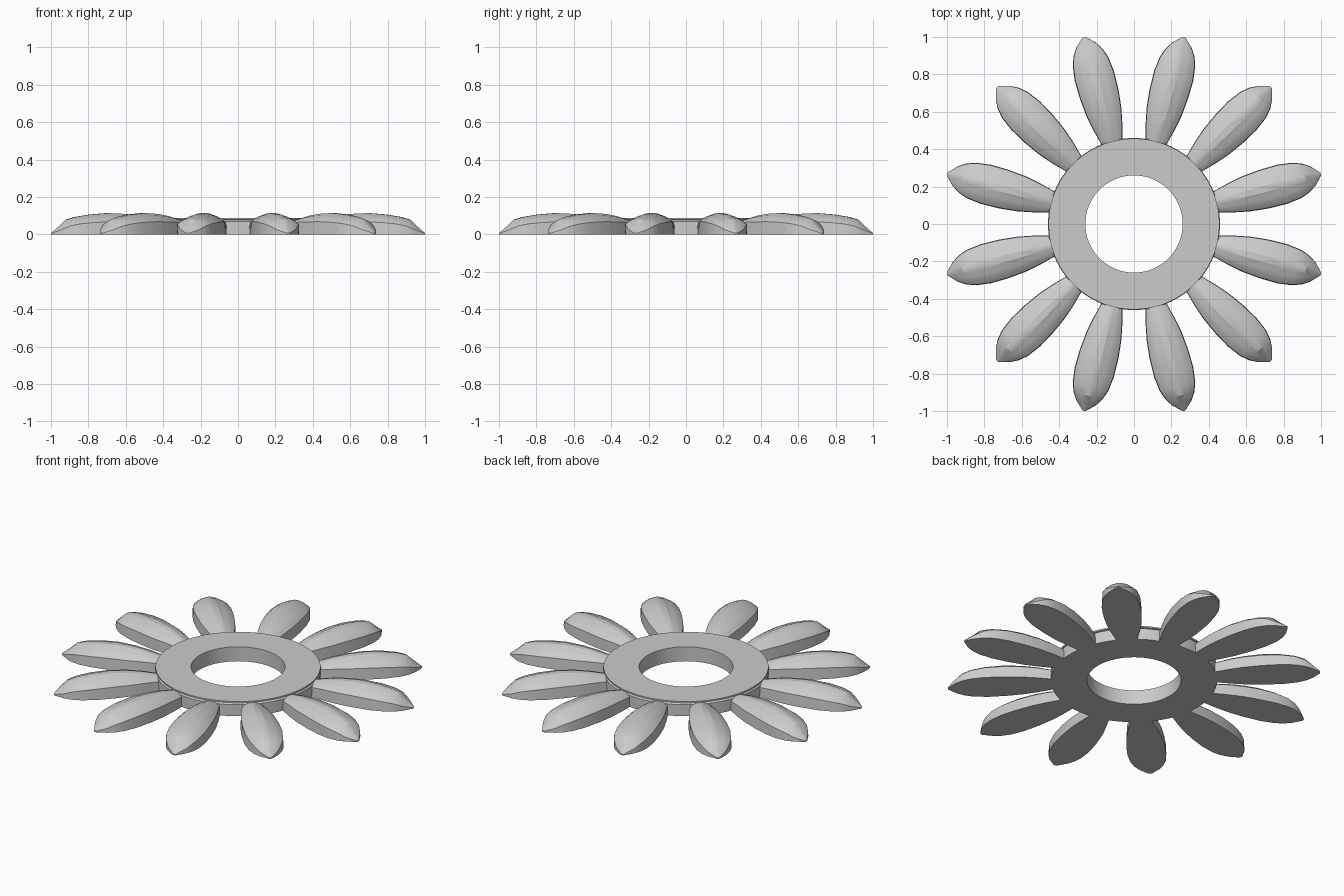
import bpy, bmesh
from math import cos, sin, pi, radians

cube = bpy.data.objects.get("Cube")
if cube:
    bpy.data.objects.remove(cube, do_unlink=True)

grey = bpy.data.materials.new("plain grey")
grey.use_nodes = True
colour = (0.6, 0.6, 0.6, 1)
grey.diffuse_color = colour
grey.node_tree.nodes["Principled BSDF"].inputs["Base Color"].default_value = colour


def make_object(name, bm, angle):
    bmesh.ops.recalc_face_normals(bm, faces=bm.faces)
    mesh = bpy.data.meshes.new(name)
    bm.to_mesh(mesh)
    bm.free()
    mesh.materials.append(grey)
    obj = bpy.data.objects.new(name, mesh)
    bpy.context.collection.objects.link(obj)
    bpy.ops.object.select_all(action="DESELECT")
    obj.select_set(True)
    bpy.context.view_layer.objects.active = obj
    bpy.ops.object.shade_smooth_by_angle(angle=radians(angle))
    return obj


def bridge(bm, loop_a, loop_b):
    count = len(loop_a)
    for i in range(count):
        j = (i + 1) % count
        bm.faces.new((loop_a[i], loop_a[j], loop_b[j], loop_b[i]))


# Hub: a stepped ring turned from a profile of radius and height
def make_hub(segments=72):
    profile = [(0.26, 0), (0.46, 0), (0.46, 0.07), (0.45, 0.077),
               (0.457, 0.08), (0.457, 0.088), (0.26, 0.088)]
    bm = bmesh.new()
    rings = []
    for k in range(segments):
        a = 2 * pi * k / segments
        rings.append([bm.verts.new((r * cos(a), r * sin(a), z)) for r, z in profile])
    for k in range(segments):
        bridge(bm, rings[k], rings[(k + 1) % segments])
    make_object("hub_ring", bm, 30)


# Petal: stations of radius, half width, wall height and ridge height
STATIONS = [(0.42, 0.050, 0.055, 0.070), (0.47, 0.062, 0.060, 0.083),
            (0.54, 0.080, 0.065, 0.098), (0.62, 0.096, 0.067, 0.109),
            (0.72, 0.106, 0.068, 0.114), (0.82, 0.108, 0.064, 0.106),
            (0.90, 0.098, 0.056, 0.093), (0.95, 0.080, 0.045, 0.079),
            (0.99, 0.054, 0.026, 0.042), (1.034, 0.008, 0.006, 0.008)]
# Half of the domed top: share of half width, share of rise above the wall
DOME = [(0.97, 0), (0.75, 0.42), (0.5, 0.74), (0.27, 0.88), (0.17, 1)]


def make_petal(name, angle):
    bm = bmesh.new()
    loops = []
    for r, w, wall, ridge in STATIONS:
        half = [(w, 0)] + [(w * s, wall + (ridge - wall) * t) for s, t in DOME]
        section = half + [(-s, z) for s, z in reversed(half)]
        loops.append([bm.verts.new((r, s, z)) for s, z in section])
    for a, b in zip(loops, loops[1:]):
        bridge(bm, a, b)
    bm.faces.new(loops[0])
    bm.faces.new(loops[-1])
    petal = make_object(name, bm, 25)
    petal.rotation_euler.z = angle


make_hub()
for k in range(12):
    make_petal(f"petal_{k + 1}", radians(15 + 30 * k))
